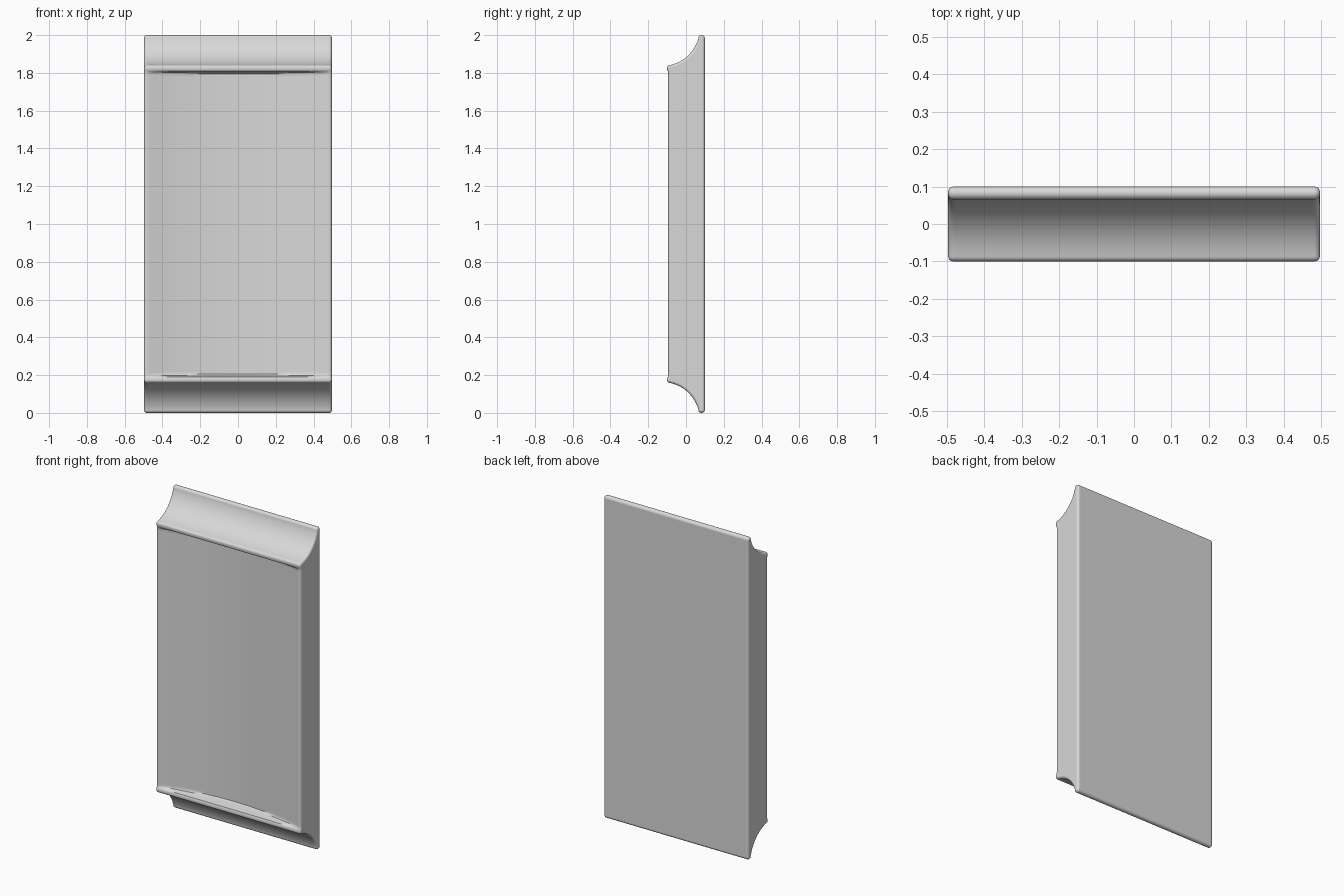
import bpy, bmesh, math
from mathutils import Vector

cube = bpy.data.objects.get("Cube")
if cube:
    bpy.data.objects.remove(cube, do_unlink=True)

HALF_WIDTH = 0.497
EDGE = 0.014       # rounding of the two end edges
HOLLOW = 0.065     # depth of the concave front panel


def arc(cy, cz, r, start, end, steps):
    """Points (y, z) on an arc, angles in degrees."""
    angles = [math.radians(start + (end - start) * i / steps) for i in range(steps + 1)]
    return [(cy + r * math.cos(a), cz + r * math.sin(a)) for a in angles]


def section(x):
    """Closed side profile at x, with the panel hollowed between two lips."""
    hollow = HOLLOW * max(0, 1 - (x / 0.475) ** 2)
    panel = -0.094 + hollow
    top = [(panel, 1.78), (panel, 1.794), (panel - 0.001 - hollow * 0.1, 1.801)]
    top += [(-0.096, 1.809), (-0.1, 1.816)]                  # underside of lip
    top += arc(-0.085, 1.826, 0.015, 180, 102, 5)            # lip nose
    top += arc(-0.126, 2.036, 0.199, -77, -16, 16)           # cove
    top += arc(0.0825, 1.9825, 0.0175, 166, 0, 10)           # rim
    bottom = [(y, 2 - z) for y, z in reversed(top)]
    return [Vector(p) for p in top + bottom]


def inset(points, amount):
    """Move each profile point inwards along its normal."""
    result = []
    for i, p in enumerate(points):
        before = (p - points[i - 1]).normalized()
        after = (points[(i + 1) % len(points)] - p).normalized()
        t = (before + after).normalized()
        result.append(p + Vector((t.y, -t.x)) * amount)
    return result


# Stations across the width: rounded ends plus even steps over the hollow
ends = [(HALF_WIDTH - EDGE * (1 - math.sin(a)), EDGE * (1 - math.cos(a)))
        for a in (math.radians(d) for d in (0, 22, 45, 68, 90))]
inner = 0.475
steps = 24
stations = [(-x, off) for x, off in reversed(ends)]
stations += [(-inner + 2 * inner * i / steps, 0) for i in range(steps + 1)]
stations += ends

# Loft the panel
bm = bmesh.new()
rings = [[bm.verts.new((x, p.x, p.y)) for p in inset(section(x), off)]
         for x, off in stations]
for a, b in zip(rings, rings[1:]):
    for i in range(len(a)):
        j = (i + 1) % len(a)
        bm.faces.new((a[i], a[j], b[j], b[i]))
bm.faces.new(rings[0])
bm.faces.new(rings[-1])
bmesh.ops.recalc_face_normals(bm, faces=bm.faces)
mesh = bpy.data.meshes.new("coved_panel")
bm.to_mesh(mesh)
bm.free()
panel = bpy.data.objects.new("coved_panel", mesh)
bpy.context.collection.objects.link(panel)

# Plain grey finish
grey = bpy.data.materials.new("light_grey")
grey.use_nodes = True
colour = (0.69, 0.69, 0.69, 1)
grey.diffuse_color = colour
grey.node_tree.nodes["Principled BSDF"].inputs["Base Color"].default_value = colour
mesh.materials.append(grey)

# Smooth curves with flat broad faces
bpy.ops.object.select_all(action="DESELECT")
panel.select_set(True)
bpy.context.view_layer.objects.active = panel
bpy.ops.object.shade_smooth_by_angle(angle=math.radians(40))
weighted = panel.modifiers.new("weighted_normals", "WEIGHTED_NORMAL")
weighted.keep_sharp = True
